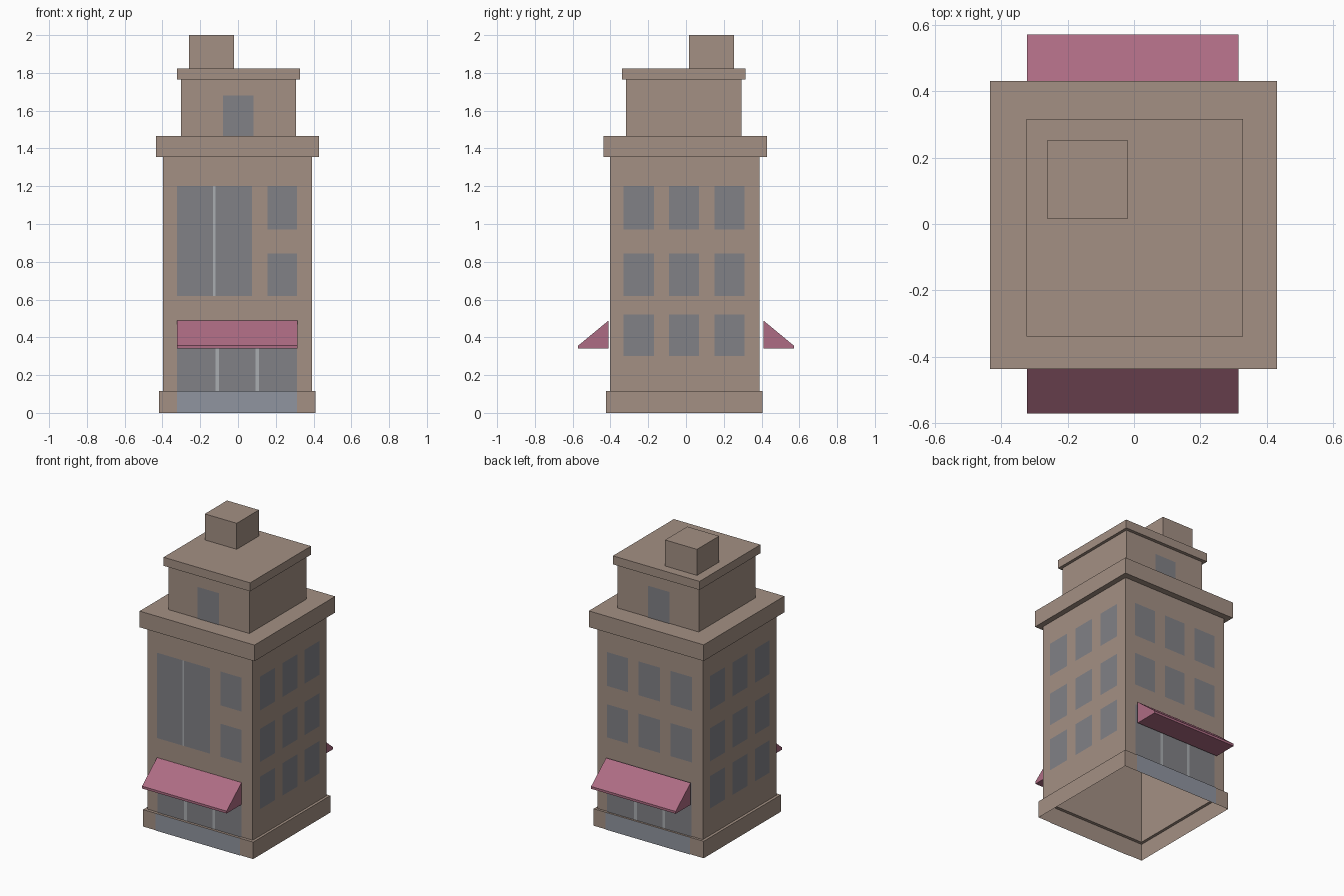
import bpy, bmesh
from mathutils import Vector

if "Cube" in bpy.data.objects:
    bpy.data.objects.remove(bpy.data.objects["Cube"])


def material(name, rgb):
    m = bpy.data.materials.new(name)
    m.diffuse_color = (*rgb, 1)
    m.use_nodes = True
    m.node_tree.nodes["Principled BSDF"].inputs["Base Color"].default_value = m.diffuse_color
    return m


WALL = material("plaster", (0.37, 0.28, 0.23))
GLASS = material("glass", (0.22, 0.22, 0.24))
TRIM = material("light_trim", (0.40, 0.42, 0.44))
SILL = material("blue_grey_panel", (0.28, 0.30, 0.35))
CLOTH = material("awning_cloth", (0.42, 0.15, 0.23))


def finish(name, bm, mat):
    me = bpy.data.meshes.new(name)
    bm.to_mesh(me)
    bm.free()
    me.materials.append(mat)
    ob = bpy.data.objects.new(name, me)
    bpy.context.collection.objects.link(ob)
    return ob


def stacked_shell(name, levels, mat):
    """Rectangular rings (x0, x1, y0, y1, z) joined into a shell, open below, capped on top."""
    bm = bmesh.new()
    prev = None
    for x0, x1, y0, y1, z in levels:
        ring = [bm.verts.new((x, y, z)) for x, y in ((x0, y0), (x1, y0), (x1, y1), (x0, y1))]
        if prev:
            for i in range(4):
                j = (i + 1) % 4
                bm.faces.new((prev[i], prev[j], ring[j], ring[i]))
        prev = ring
    bm.faces.new(prev)
    return finish(name, bm, mat)


# Tower: plinth, main walls, cornice, penthouse and roof cap as one hollow shell
PLINTH = (-0.417, 0.411, -0.424, 0.405)
BODY = (-0.398, 0.393, -0.403, 0.388)
CORNICE = (-0.434, 0.43, -0.437, 0.43)
PENT = (-0.302, 0.308, -0.317, 0.294)
CAP = (-0.323, 0.328, -0.338, 0.316)
steps = [(PLINTH, 0, 0.115), (BODY, 0.115, 1.355), (CORNICE, 1.355, 1.465),
         (PENT, 1.465, 1.765), (CAP, 1.765, 1.823)]
stacked_shell("building_walls", [(*r, z) for r, a, b in steps for z in (a, b)], WALL)

# Rooftop block
box = (-0.26, -0.02, 0.015, 0.253)
stacked_shell("rooftop_block", [(*box, 1.823), (*box, 2.0)], WALL)


def panels(name, side, rect, rects, mat, lift=0.004):
    """Flat panels (u0, u1, z0, z1) laid just outside one wall of rect."""
    x0, x1, y0, y1 = rect
    place = {"front": lambda u, z: (u, y0 - lift, z),
             "back": lambda u, z: (-u - 0.004, y1 + lift, z),
             "right": lambda u, z: (x1 + lift, u, z),
             "left": lambda u, z: (x0 - lift, -u - 0.015, z)}[side]
    bm = bmesh.new()
    for a, b, c, d in rects:
        bm.faces.new([bm.verts.new(Vector(place(u, z))) for u, z in ((a, c), (b, c), (b, d), (a, d))])
    return finish(name, bm, mat)


# Upper-storey windows
rows = [(0.30, 0.52), (0.62, 0.845), (0.97, 1.20)]
side_cols = [(-0.33, -0.17), (-0.09, 0.07), (0.15, 0.31)]
back_cols = [(a + 0.005, b + 0.005) for a, b in side_cols]
for side in ("right", "left"):
    panels(side + "_windows", side, BODY, [(*c, *r) for c in side_cols for r in rows], GLASS)
panels("back_windows", "back", BODY, [(*c, *r) for c in back_cols for r in rows[1:]], GLASS)
panels("front_windows", "front", BODY,
       [(-0.323, -0.133, 0.62, 1.20), (-0.12, 0.073, 0.62, 1.20)]
       + [(0.155, 0.313, *r) for r in rows[1:]], GLASS)
panels("front_window_mullion", "front", BODY, [(-0.133, -0.12, 0.62, 1.20)], TRIM)

# Storefront, plinth panel, roof door and awning on front and back
for side, s in (("front", 1), ("back", -1)):
    panes = [(-0.322, -0.12), (-0.10, 0.092), (0.112, 0.313)]
    panels(side + "_shop_windows", side, BODY, [(*p, 0.115, 0.48) for p in panes], GLASS)
    panels(side + "_shop_mullions", side, BODY,
           [(-0.12, -0.10, 0.115, 0.48), (0.092, 0.112, 0.115, 0.48)], TRIM)
    panels(side + "_plinth_panel", side, PLINTH, [(-0.322, 0.313, 0, 0.115)], SILL)
    panels(side + "_roof_door", side, PENT, [(-0.08, 0.081, 1.465, 1.68)], GLASS)

    # Wedge awning with a short front lip
    profile = [(-0.41, 0.34), (-0.571, 0.34), (-0.571, 0.356), (-0.41, 0.489)]
    bm = bmesh.new()
    base = bm.faces.new([bm.verts.new((-0.322, s * y, z)) for y, z in profile])
    ext = bmesh.ops.extrude_face_region(bm, geom=[base], use_keep_orig=True)
    new = [v for v in ext["geom"] if isinstance(v, bmesh.types.BMVert)]
    bmesh.ops.translate(bm, verts=new, vec=(0.636, 0, 0))
    bmesh.ops.recalc_face_normals(bm, faces=bm.faces)
    finish(side + "_awning", bm, CLOTH)
